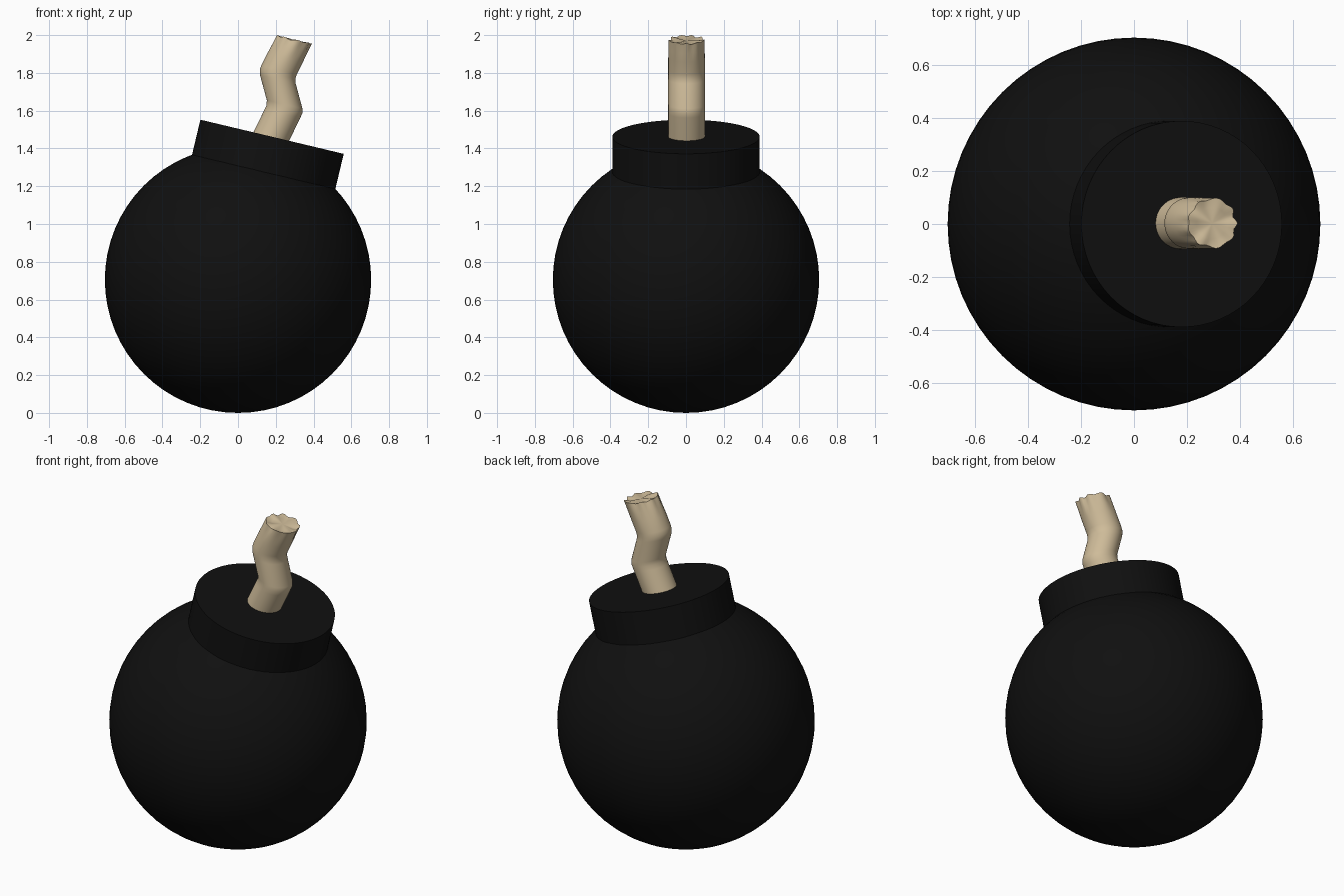
import bpy, bmesh, math
from mathutils import Matrix, Vector

if "Cube" in bpy.data.objects:
    bpy.data.objects.remove(bpy.data.objects["Cube"])

R = 0.705
TILT = math.radians(13.4)
# local frame: origin at the ball centre, z along the tilted neck
FRAME = Matrix.Translation((0, 0, R)) @ Matrix.Rotation(TILT, 4, 'Y')


def material(name, rgb):
    m = bpy.data.materials.new(name)
    m.diffuse_color = (*rgb, 1)
    m.use_nodes = True
    m.node_tree.nodes["Principled BSDF"].inputs["Base Color"].default_value = m.diffuse_color
    return m


def finish(obj, mat, angle=40):
    obj.data.materials.append(mat)
    bpy.ops.object.select_all(action='DESELECT')
    obj.select_set(True)
    bpy.context.view_layer.objects.active = obj
    bpy.ops.object.shade_smooth_by_angle(angle=math.radians(angle))


black = material("black_iron", (0.005, 0.005, 0.005))
tan = material("fuse_cord", (0.62, 0.50, 0.32))

# Round body
bpy.ops.mesh.primitive_uv_sphere_add(segments=64, ring_count=32, radius=R, location=(0, 0, R))
body = bpy.context.object
body.name = "body"
finish(body, black)

# Tilted collar, sunk into the body
top, bottom = 0.778, 0.56
bpy.ops.mesh.primitive_cylinder_add(vertices=64, radius=0.39, depth=top - bottom)
collar = bpy.context.object
collar.name = "collar"
collar.matrix_world = FRAME @ Matrix.Translation((0, 0, (top + bottom) / 2))
finish(collar, black)

# Bent fuse: rings (height, sideways shift, fray amount)
RINGS = [(0.77, -0.006, 0), (0.91, 0.025, 0), (0.935, 0.030, 0), (0.96, 0.025, 0),
         (1.08, -0.040, 0), (1.105, -0.048, 0), (1.13, -0.046, 0),
         (1.20, -0.030, 0), (1.25, -0.019, 0.4), (1.285, -0.011, 0.8), (1.308, -0.006, 1)]
SEG, FUSE_R = 48, 0.097


def fray(a):
    # uneven inward dents around the frayed end
    return (0.5 - 0.5 * math.cos(9 * a + 0.8 * math.sin(2 * a))) * (0.75 + 0.25 * math.sin(3 * a + 1))


bm = bmesh.new()
loops = []
for t, s, f in RINGS:
    loop = []
    for i in range(SEG):
        a = 2 * math.pi * i / SEG
        d = f * fray(a)
        r = FUSE_R - 0.012 * d
        drop = 0.010 * d if f == 1 else 0
        loop.append(bm.verts.new((s + r * math.cos(a), 0.003 + r * math.sin(a), t - drop)))
    loops.append(loop)
# lumpy end face
t, s, _ = RINGS[-1]
loops.append([bm.verts.new((s + 0.06 * math.cos(a), 0.003 + 0.06 * math.sin(a),
                            t - 0.008 - 0.006 * math.sin(4 * a)))
              for a in (2 * math.pi * i / SEG for i in range(SEG))])
for lo, hi in zip(loops, loops[1:]):
    for i in range(SEG):
        j = (i + 1) % SEG
        bm.faces.new((lo[i], lo[j], hi[j], hi[i]))
centre = bm.verts.new((s, 0.003, t - 0.008))
for i in range(SEG):
    bm.faces.new((loops[-1][i], loops[-1][(i + 1) % SEG], centre))
bm.faces.new(loops[0][::-1])
mesh = bpy.data.meshes.new("fuse")
bm.to_mesh(mesh)
bm.free()
fuse = bpy.data.objects.new("fuse", mesh)
bpy.context.collection.objects.link(fuse)
fuse.matrix_world = FRAME
finish(fuse, tan, 50)
